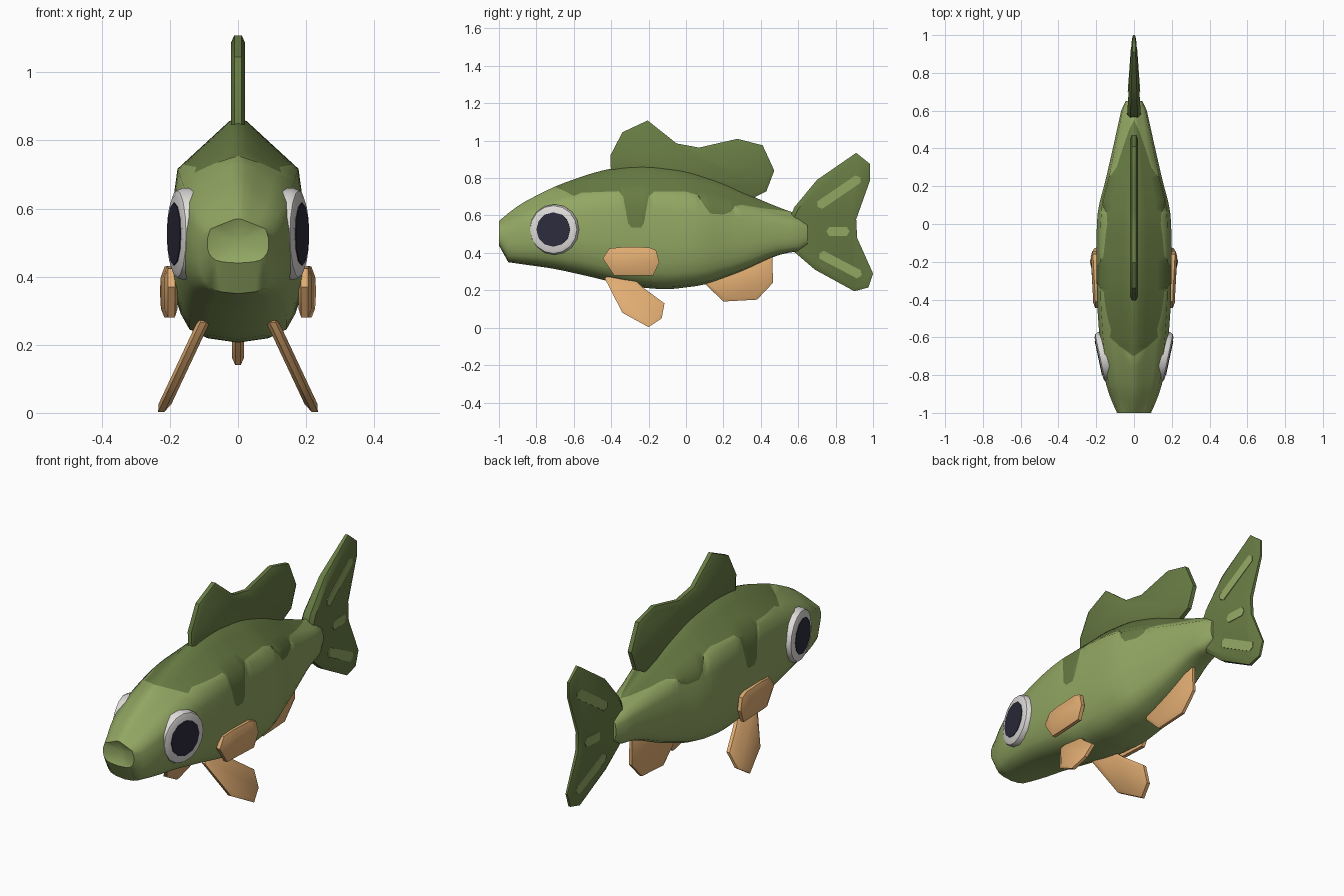
import bpy, bmesh, math
from mathutils import Matrix, Vector

if "Cube" in bpy.data.objects:
    bpy.data.objects.remove(bpy.data.objects["Cube"])


def material(name, rgb):
    m = bpy.data.materials.new(name)
    m.diffuse_color = (*rgb, 1)
    m.use_nodes = True
    m.node_tree.nodes["Principled BSDF"].inputs["Base Color"].default_value = m.diffuse_color
    return m


LIGHT = material("light green", (0.29, 0.39, 0.125))
DARK = material("dark green", (0.138, 0.2, 0.057))
ORANGE = material("fin orange", (0.76, 0.42, 0.17))
WHITE = material("eye white", (0.74, 0.72, 0.70))
BLACK = material("pupil navy", (0.026, 0.025, 0.045))


def finish(bm, name, mats, angle=40):
    bmesh.ops.recalc_face_normals(bm, faces=bm.faces[:])
    me = bpy.data.meshes.new(name)
    bm.to_mesh(me)
    bm.free()
    for m in mats:
        me.materials.append(m)
    ob = bpy.data.objects.new(name, me)
    bpy.context.collection.objects.link(ob)
    bpy.ops.object.select_all(action='DESELECT')
    ob.select_set(True)
    bpy.context.view_layer.objects.active = ob
    bpy.ops.object.shade_smooth_by_angle(angle=math.radians(angle))
    return ob


def lerp(pts, t):
    if t <= pts[0][0]:
        return pts[0][1]
    for (a, p), (b, q) in zip(pts, pts[1:]):
        if t <= b:
            return p + (q - p) * (t - a) / (b - a)
    return pts[-1][1]


def curve(pts, t):
    # small moving average softens the straight segments
    if t < pts[0][0] + 0.06 or t > pts[-1][0] - 0.06:
        return lerp(pts, t)
    return sum(lerp(pts, t + d) for d in (-0.05, -0.025, 0, 0.025, 0.05)) / 5


# Body: outline curves along y, lofted through one cross-section
TOP = [(-1, .57), (-.9, .655), (-.7, .757), (-.5, .828), (-.35, .862), (-.2, .868),
       (0, .843), (.2, .777), (.4, .682), (.55, .622), (.63, .598), (.65, .57)]
BOTTOM = [(-1, .44), (-.95, .35), (-.7, .315), (-.5, .27), (-.3, .22), (-.1, .203),
          (.1, .228), (.3, .30), (.5, .395), (.62, .41), (.65, .44)]
WIDTH = [(-1, .09), (-.9, .135), (-.8, .16), (-.6, .183), (-.4, .197), (0, .198),
         (.1, .188), (.2, .158), (.4, .112), (.6, .068), (.65, .045)]
SECTION = [(0, 0), (.02, .45), (.06, .72), (.13, .85), (.22, .95), (.35, 1),
           (.55, 1), (.77, .9), (.985, .13), (1, 0)]
# lower edge of the dark back marking
MARK = [(-.7, .757), (-.6, .705), (-.56, .722), (-.36, .73), (-.335, .70), (-.31, .56),
        (-.29, .535), (-.24, .535), (-.225, .56), (-.2, .70), (-.17, .728), (0, .728),
        (.06, .71), (.1, .65), (.13, .61), (.2, .605), (.24, .62), (.26, .65),
        (.3, .657), (.4, .64), (.55, .622)]
LEVELS = [1, .985, .93, .85, .77, .65, .55, .45, .35, .22, .13, .06, .02, 0]

stations = sorted({round(-1 + .05 * i, 3) for i in range(34)} | {m[0] for m in MARK})
bm = bmesh.new()
for side in (-1, 1):
    rings = []
    for y in stations:
        top, bot, w = (curve(c, y) for c in (TOP, BOTTOM, WIDTH))
        edge = 1
        if -.7 < y < .55:
            edge = min(1, (lerp(MARK, y) - bot) / (top - bot))
        vs = [max(l, edge) for l in LEVELS] + [min(l, edge) for l in LEVELS]
        rings.append([bm.verts.new((side * w * lerp(SECTION, v), y, bot + v * (top - bot)))
                      for v in vs])
    for a, b in zip(rings, rings[1:]):
        for i in range(len(a) - 1):
            f = bm.faces.new((a[i], a[i + 1], b[i + 1], b[i]))
            f.material_index = 1 if i < len(LEVELS) - 1 else 0
bmesh.ops.remove_doubles(bm, verts=bm.verts[:], dist=1e-4)
# close the ends, with a shallow hollow for the mouth
for y, push in ((-1, .03), (.65, 0)):
    loop = [e for e in bm.edges if e.is_boundary
            and all(abs(v.co.y - y) < 1e-3 for v in e.verts)]
    pts = {v for e in loop for v in e.verts}
    mid = bm.verts.new(sum((v.co for v in pts), Vector()) / len(pts))
    mid.co.z = (curve(TOP, y) + curve(BOTTOM, y)) / 2
    mid.co.y += push
    for e in loop:
        bm.faces.new((*e.verts, mid))
finish(bm, "body", [LIGHT, DARK], 45)


# Fins: side outline (y, z) made into a slab with chamfered rim, then bent by a rule
def fin(name, outline, half, mat, place=lambda x, y, z: x, side=1, rim=.022, swell=.01):
    bm = bmesh.new()
    f = bm.faces.new([bm.verts.new((-half, y, z)) for y, z in outline])
    ext = bmesh.ops.extrude_face_region(bm, geom=[f])['geom']
    bmesh.ops.translate(bm, vec=(2 * half, 0, 0),
                        verts=[v for v in ext if isinstance(v, bmesh.types.BMVert)])
    bmesh.ops.recalc_face_normals(bm, faces=bm.faces[:])
    if rim:
        caps = [f for f in bm.faces if abs(f.normal.x) > .9]
        bmesh.ops.inset_individual(bm, faces=caps, thickness=rim, depth=swell)
    for v in bm.verts:
        v.co.x = side * place(*v.co)
    return finish(bm, name, [mat], 35)


fin("dorsal_fin", [(-.40, .80), (-.405, .92), (-.34, 1.045), (-.205, 1.108), (-.05, .985),
                   (.07, .963), (.275, 1.01), (.41, .975), (.472, .84), (.43, .73),
                   (.35, .69), (.1, .76)], .011, DARK)


def tail_taper(x, y, z):
    return x * (1.4 - 2.5 * (y - .6))


fin("tail_fin", [(.56, .60), (.58, .645), (.70, .79), (.91, .935), (.985, .875), (.985, .79),
                 (.91, .58), (.915, .48), (1.0, .29), (.975, .215), (.90, .195),
                 (.69, .31), (.55, .43)], .013, DARK, tail_taper, swell=.012)

# pale stripes standing just proud of both tail faces
for i, (y0, z0, y1, z1) in enumerate([(.715, .655, .92, .795), (.765, .515, .86, .515),
                                      (.725, .39, .925, .285)]):
    d = Vector((y1 - y0, z1 - z0)).normalized() * .024
    n = Vector((-d.y, d.x))
    a, b = Vector((y0, z0)), Vector((y1, z1))
    fin(f"tail_stripe_{i + 1}", [a + n, b + n, b + d * .6, b - n, a - n, a - d * .6],
        .029, LIGHT, tail_taper, rim=0)

fin("anal_fin", [(.09, .245), (.2, .14), (.38, .15), (.465, .24), (.462, .375), (.3, .36)],
    .008, ORANGE, swell=.009)

# Paired fins and eyes
for side, tag in ((1, "right"), (-1, "left")):
    fin(f"pectoral_fin_{tag}", [(-.445, .37), (-.41, .424), (-.34, .431), (-.2, .43),
                                (-.16, .415), (-.143, .35), (-.175, .28), (-.385, .28)],
        .01, ORANGE, lambda x, y, z: x + .203 + .05 * (y + .3) - .04 * abs(z - .36),
        side, rim=.03)
    fin(f"pelvic_fin_{tag}", [(-.435, .265), (-.34, .08), (-.2, .003), (-.13, .05),
                              (-.115, .13), (-.23, .215), (-.28, .262), (-.4, .285)],
        .009, ORANGE, lambda x, y, z: x + .095 + .47 * (.28 - z), side)
    for part, sides, radius, depth, out, mat in (
            ("eye", 16, .135, .07, .186, WHITE), ("pupil", 12, .092, .008, .189, BLACK)):
        bm = bmesh.new()
        bmesh.ops.create_cone(bm, cap_ends=True, segments=sides, radius1=radius,
                              radius2=radius, depth=depth)
        bmesh.ops.translate(bm, vec=(0, 0, -depth / 2), verts=bm.verts[:])
        if part == "eye":
            rim = [e for e in bm.edges if all(v.co.z > -.001 for v in e.verts)]
            bmesh.ops.bevel(bm, geom=rim, offset=.024, segments=2, profile=.5,
                            affect='EDGES')
        place = (Matrix.Translation((out, -.71, .525)) @ Matrix.Rotation(math.radians(-12), 4, 'Z')
                 @ Matrix.Rotation(math.pi / 2, 4, 'Y'))
        bm.transform(Matrix.Diagonal((side, 1, 1, 1)) @ place)
        finish(bm, f"{part}_{tag}", [mat])
